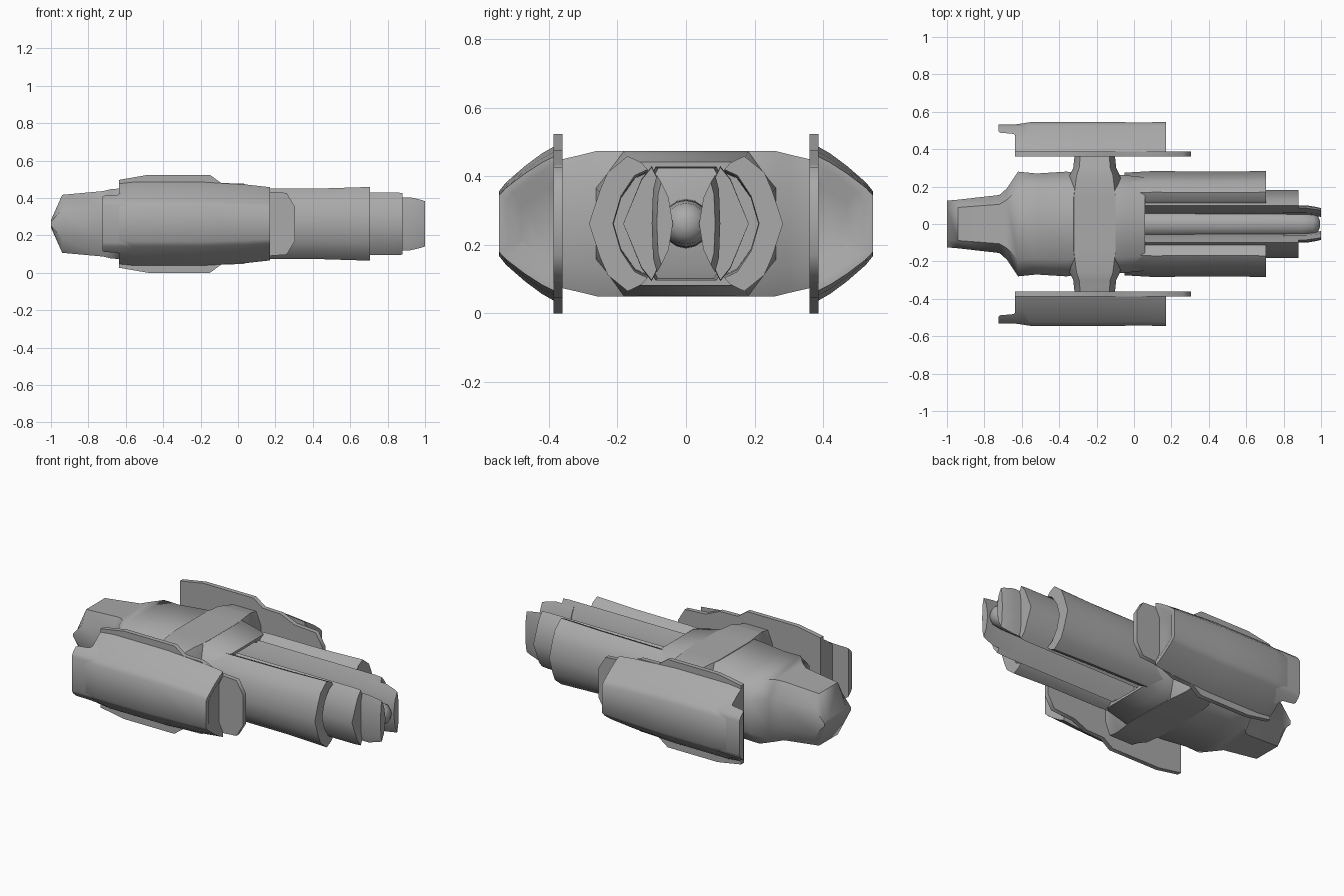
import bpy, bmesh, math

if "Cube" in bpy.data.objects:
    bpy.data.objects.remove(bpy.data.objects["Cube"])
ZC = 0.262
grey = bpy.data.materials.new("dark_grey")
grey.diffuse_color = (0.4, 0.4, 0.4, 1)
grey.use_nodes = True
grey.node_tree.nodes["Principled BSDF"].inputs["Base Color"].default_value = grey.diffuse_color


def finish(name, bm, angle):
    bmesh.ops.remove_doubles(bm, verts=bm.verts, dist=0.0005)
    bmesh.ops.recalc_face_normals(bm, faces=bm.faces)
    me = bpy.data.meshes.new(name)
    bm.to_mesh(me)
    bm.free()
    me.materials.append(grey)
    ob = bpy.data.objects.new(name, me)
    bpy.context.collection.objects.link(ob)
    bpy.ops.object.select_all(action='DESELECT')
    ob.select_set(True)
    bpy.context.view_layer.objects.active = ob
    bpy.ops.object.shade_smooth_by_angle(angle=math.radians(angle))
    return ob


def loft(name, rings, angle=55):
    """Skin a list of closed 3D rings and cap both ends."""
    bm = bmesh.new()
    vs = [[bm.verts.new((x, y, z + ZC)) for x, y, z in r] for r in rings]
    n = len(vs[0])
    for a, b in zip(vs, vs[1:]):
        for i in range(n):
            j = (i + 1) % n
            bm.faces.new((a[i], a[j], b[j], b[i]))
    bm.faces.new(vs[0])
    bm.faces.new(vs[-1])
    return finish(name, bm, angle)


def octagon(w, h, fw=0.6, fh=0.5):
    q = [(w, h * fh), (w * fw, h)]
    return q + [(-a, b) for a, b in q[::-1]] + [(-a, -b) for a, b in q] + [(a, -b) for a, b in q[::-1]]


def mirrored(half):
    """Close a top-half profile by reflecting it in z."""
    return half + [(a, -b) for a, b in half[::-1] if abs(b) > 1e-6]


# main hull, front end folds inward into a recess
hull = [(-1.0, .125, .02), (-.94, .13, .155), (-.72, .155, .175), (-.68, .19, .185),
        (-.62, .28, .19), (-.52, .27, .192), (-.36, .28, .205), (-.3, .27, .212),
        (-.1, .265, .212), (-.04, .26, .20), (.06, .25, .18), (.06, .13, .165), (-.08, .12, .16)]
loft("main_hull", [[(x, y, z) for y, z in octagon(w, h, .68)] for x, w, h in hull])

# cross arm carrying the side pods, flared where it meets the hull
arm_half = [(.14, .155, .2125), (.26, .135, .212), (.3, .115, .202), (.365, .108, .187)]
arm = [(-y, w, h) for y, w, h in arm_half[::-1]] + arm_half
loft("cross_arm", [[(x - .21, y, z) for x, z in octagon(w, h, .72, .6)] for y, w, h in arm])

# central barrel between the prongs
barrel = [(-.08, .072), (.5, .07), (.9, .068), (.96, .06), (.985, .04), (.995, .015)]
loft("central_barrel", [[(x, r * math.cos(i * math.pi / 8), r * math.sin(i * math.pi / 8))
                         for i in range(16)] for x, r in barrel], 60)

plate = mirrored([(-.635, .235), (-.48, .262), (-.15, .262), (-.09, .218), (.03, .215),
                  (.12, .175), (.26, .165), (.305, .09)])
shell = [(.385, .225), (.42, .205), (.47, .168), (.525, .12), (.545, .095)]
claw_half = [(.283, 0), (.25, .10), (.228, .15), (.17, .197), (.13, .178), (.112, .158),
             (.15, .14), (.19, .08), (.213, 0)]
claw = claw_half + [(y, -z) for y, z in claw_half[-2:0:-1]]
leaf = [(.045, 0), (.068, .1), (.1, .168), (.13, .13), (.183, 0),
        (.13, -.13), (.1, -.168), (.068, -.1)]
tip = [(.045, 0), (.06, .09), (.085, .142), (.096, .10), (.1, 0),
       (.096, -.10), (.085, -.142), (.06, -.09)]

for s, side in ((1, "left"), (-1, "right")):
    # pod backing plate
    loft(side + "_pod_plate", [[(x, s * y, z) for x, z in plate] for y in (.36, .387)])

    # faceted pod shell, slightly dished at the front end
    rings = []
    for x, ky, kz in ((-.635, .92, .96), (-.55, 1, 1), (-.2, 1, 1), (.05, .99, .93),
                      (.172, 1, .87), (.172, .85, .75), (.145, .6, .5)):
        rings.append([(x, s * (.385 + (y - .385) * ky), z * kz) for y, z in mirrored(shell)])
    loft(side + "_pod_shell", rings)

    # rear fin: outer skin of the pod carried on past its end
    fin = [(-.725, .495, .145), (-.715, .488, .15), (-.645, .482, .155), (-.62, .46, .17), (-.52, .45, .172)]
    loft(side + "_pod_fin", [[(x, s * y, z) for y, z in mirrored([(a, h), (.52, .122), (.531, .1)])]
                             for x, a, h in fin])

    # outer C-shaped prong, end face sloping inward
    rings = [[(x, s * y * ky, z * kz) for y, z in claw]
             for x, ky, kz in ((-.05, .97, .93), (.1, 1, .95), (.45, .99, .96), (.705, 1, 1))]
    loft(side + "_outer_prong", rings)

    # inner blade prong
    loft(side + "_inner_blade", [[(x, s * y, z * k) for y, z in leaf]
                                 for x, k in ((-.05, 1), (.6, 1), (.84, 1), (.88, .98))])

    # stepped blade tip
    loft(side + "_blade_tip", [[(x, s * y * k, z * k) for y, z in tip]
                               for x, k in ((.8, 1), (.92, 1), (.98, .9), (1.0, .85))])
